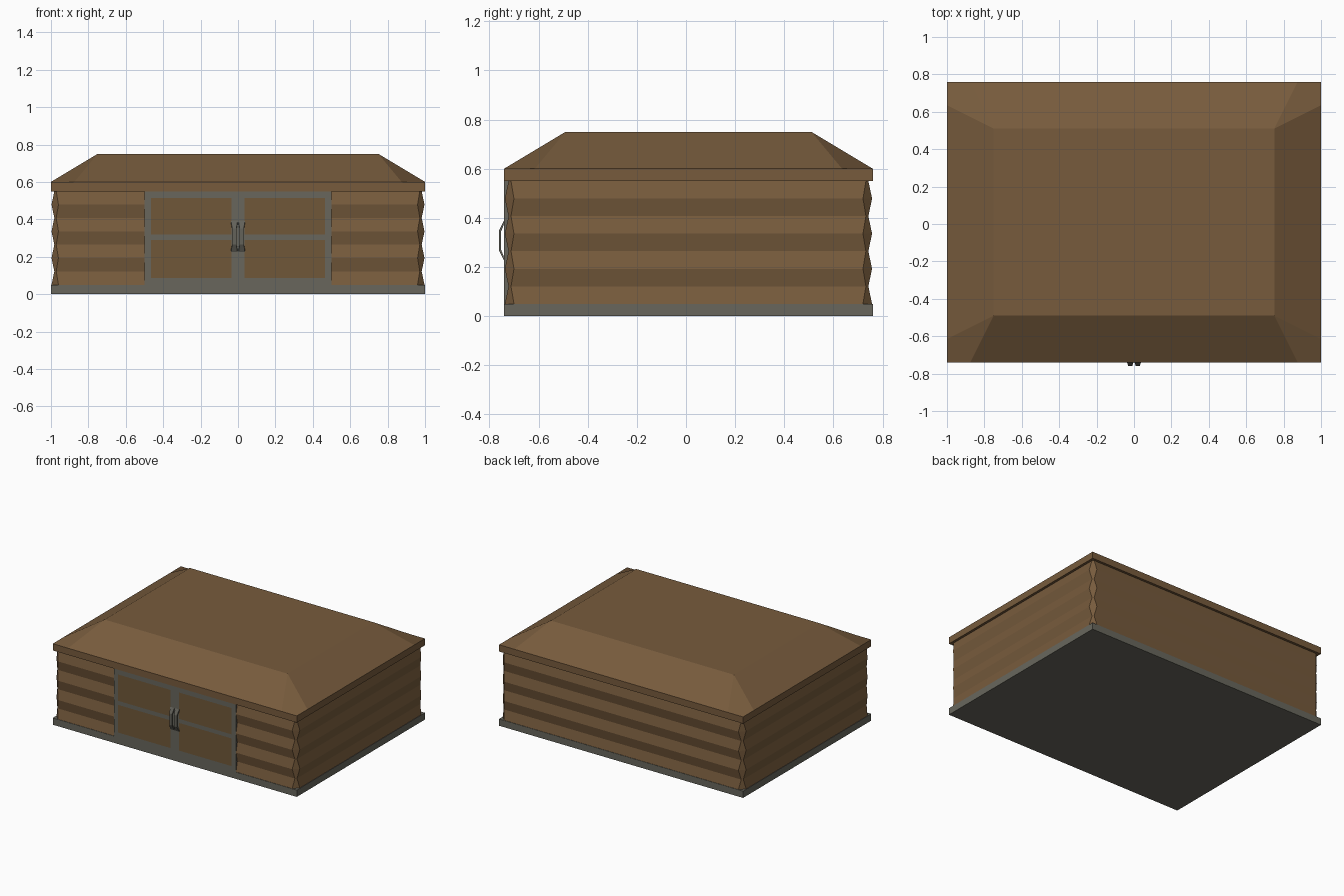
import bpy, bmesh
from mathutils import Vector

if "Cube" in bpy.data.objects:
    bpy.data.objects.remove(bpy.data.objects["Cube"])

CY, HX, HY = 0.01, 1.0, 0.75       # body centre in y and half sizes
FRONT = CY - HY


def material(name, rgb):
    m = bpy.data.materials.new(name)
    m.diffuse_color = (*rgb, 1)
    m.use_nodes = True
    m.node_tree.nodes["Principled BSDF"].inputs["Base Color"].default_value = m.diffuse_color
    return m


WOOD = material("brown_wood", (0.185, 0.105, 0.046))
PANEL = material("door_panel_wood", (0.160, 0.096, 0.040))
STONE = material("grey_stone", (0.138, 0.134, 0.108))
METAL = material("grey_metal", (0.125, 0.122, 0.102))


def finish(name, bm, mats, fix=True):
    if fix:
        bmesh.ops.recalc_face_normals(bm, faces=bm.faces)
    me = bpy.data.meshes.new(name)
    bm.to_mesh(me)
    bm.free()
    for m in mats:
        me.materials.append(m)
    ob = bpy.data.objects.new(name, me)
    bpy.context.collection.objects.link(ob)
    return ob


def loft(bm, rings, closed=True):
    """Join rings of points with quads; returns the vertex rings."""
    vs = [[bm.verts.new(p) for p in r] for r in rings]
    n = len(vs[0])
    for a, b in zip(vs, vs[1:]):
        for i in range(n if closed else n - 1):
            j = (i + 1) % n
            bm.faces.new((a[i], a[j], b[j], b[i]))
    return vs


def rect(hx, hy, z):
    return [(sx * hx, CY + sy * hy, z) for sx, sy in ((-1, -1), (1, -1), (1, 1), (-1, 1))]


# foundation slab
bm = bmesh.new()
r = loft(bm, [rect(HX, HY, 0), rect(HX, HY, 0.05)])
bm.faces.new(r[0])
bm.faces.new(r[1])
finish("foundation", bm, [STONE])

# roof: fascia band, four slopes with folded corner quads, flat top
bm = bmesh.new()
C = 0.125


def roof_ring(z):
    pts = []
    for sx, sy in ((-1, -1), (1, -1), (1, 1), (-1, 1)):
        a = (sx * HX, CY + sy * (HY - C), z)
        k = (sx * HX, CY + sy * HY, z)
        b = (sx * (HX - C), CY + sy * HY, z)
        pts += [a, k, b] if sx == sy else [b, k, a]
    return pts


low, eave = loft(bm, [roof_ring(0.55), roof_ring(0.60)])
bm.faces.new(low)
top = [bm.verts.new(p) for p in rect(0.75, 0.5, 0.75)]
bm.faces.new(top)
for i in range(4):
    a, k, b = eave[3 * i:3 * i + 3]
    bm.faces.new((a, k, b, top[i]))
    bm.faces.new((b, eave[(3 * i + 3) % 12], top[(i + 1) % 4], top[i]))
finish("roof", bm, [WOOD])


# zigzag plank walls, open at the doorway
def wall_ring(z, d, c):
    x, y = HX - d, HY - d
    cx, cy = HX - c, HY - c
    half = [(0.5, -y), (cx, -y), (x, -cy), (x, cy), (cx, y)]
    pts = half + [(-px, py) for px, py in reversed(half)]
    return [(px, CY + py, z) for px, py in pts]


bm = bmesh.new()
loft(bm, [wall_ring(0.05 + i * 0.5 / 7, *((0.018, 0.028) if i % 2 else (0.003, 0.04)))
          for i in range(8)], closed=False)
finish("plank_walls", bm, [WOOD], fix=False)

# double door: framed grid with four recessed panels
xs = [-0.5, -0.465, -0.035, 0.035, 0.465, 0.5]
zs = [0.05, 0.085, 0.29, 0.32, 0.515, 0.55]
bm = bmesh.new()
grid = [[bm.verts.new((x, FRONT, z)) for x in xs] for z in zs]
panels = []
for j in range(5):
    for i in range(5):
        f = bm.faces.new((grid[j][i], grid[j][i + 1], grid[j + 1][i + 1], grid[j + 1][i]))
        if i % 2 and j % 2:
            f.material_index = 1
            panels.append(f)
rim = [e for e in bm.edges if e.is_boundary]
res = bmesh.ops.inset_individual(bm, faces=panels, thickness=0.005, depth=-0.02)
for f in res["faces"]:
    f.material_index = 0
for f in panels:
    f.material_index = 1
ext = bmesh.ops.extrude_edge_only(bm, edges=rim)
for v in ext["geom"]:
    if isinstance(v, bmesh.types.BMVert):
        v.co.y += 0.04
finish("double_door", bm, [STONE, PANEL], fix=False)

# bracket handles: strap bent outwards, wider at its feet
outer = [(0.0, 0.39, 0.017), (-0.02, 0.35, 0.011), (-0.02, 0.265, 0.011), (0.0, 0.225, 0.017)]
inner = [(0.0, 0.376, 0.017), (-0.012, 0.345, 0.011), (-0.012, 0.27, 0.011), (0.0, 0.239, 0.017)]
for side, sx in (("left", -1), ("right", 1)):
    bm = bmesh.new()
    x = sx * 0.02
    rings = []
    for (yo, zo, w), (yi, zi, _) in zip(outer, inner):
        rings.append([Vector((x - w, FRONT + yo, zo)), Vector((x + w, FRONT + yo, zo)),
                      Vector((x + w, FRONT + yi, zi)), Vector((x - w, FRONT + yi, zi))])
    r = loft(bm, rings)
    bm.faces.new(r[0])
    bm.faces.new(r[-1])
    finish(side + "_door_handle", bm, [METAL])
